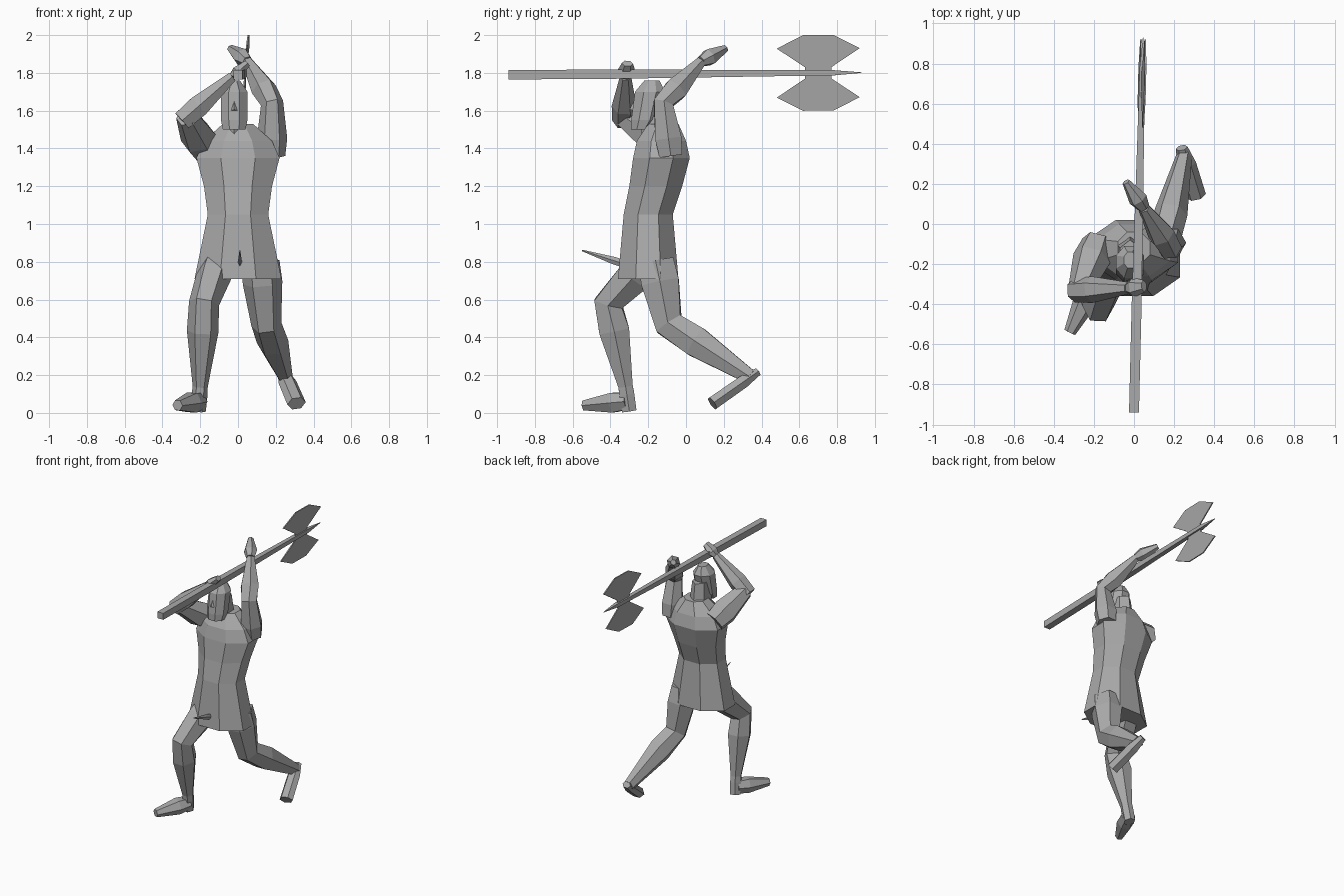
import bpy, bmesh, math
from mathutils import Vector

cube = bpy.data.objects.get("Cube")
if cube:
    bpy.data.objects.remove(cube, do_unlink=True)

# One plain colour for the whole figure
shade = 0.4
colour = (shade, shade, shade, 1)
grey = bpy.data.materials.new("plain_grey")
grey.use_nodes = True
grey.diffuse_color = colour
grey.node_tree.nodes["Principled BSDF"].inputs["Base Color"].default_value = colour

ACROSS = Vector((1, 0, 0))
FORWARD = Vector((0, 1, 0))


def skin(name, rings):
    """Bridge equal rings of points and close both ends."""
    bm = bmesh.new()
    loops = [[bm.verts.new(point) for point in ring] for ring in rings]
    for lower, upper in zip(loops, loops[1:]):
        for i in range(len(lower)):
            bm.faces.new((lower[i - 1], lower[i], upper[i], upper[i - 1]))
    bm.faces.new(loops[0])
    bm.faces.new(loops[-1])
    bmesh.ops.recalc_face_normals(bm, faces=bm.faces)
    mesh = bpy.data.meshes.new(name)
    bm.to_mesh(mesh)
    bm.free()
    mesh.materials.append(grey)
    bpy.context.collection.objects.link(bpy.data.objects.new(name, mesh))


def oval(centre, side, up, sides, turn=0):
    """Ring of points round a centre, spanned by two half axes."""
    angles = [math.tau * (i + turn) / sides for i in range(sides)]
    return [centre + side * math.cos(a) + up * math.sin(a) for a in angles]


def stack(name, middle, levels, sides=8):
    """Level rings from (height, half width, centre y, half depth)."""
    corner = 1 / math.cos(math.pi / sides)
    skin(name, [oval(Vector((middle, y, z)), ACROSS * width * corner,
                     FORWARD * depth * corner, sides, turn=0.5)
                for z, width, y, depth in levels])


def limb(name, joints, radii, bulge=1, flat=1, axis=ACROSS, sides=6, turn=0):
    """Tube bent through its joints, with a muscle a third along each bone."""
    shape = []
    for i in range(len(joints) - 1):
        a, b = joints[i], joints[i + 1]
        shape += [(a, radii[i]), (a.lerp(b, 1 / 3), radii[i] * bulge)]
    shape.append((joints[-1], radii[-1]))
    rings = []
    for i, (point, r) in enumerate(shape):
        before = (point - shape[i - 1][0]).normalized() if i else Vector()
        after = (shape[i + 1][0] - point).normalized() if i + 1 < len(shape) else Vector()
        along = (before + after).normalized()
        side = (axis - along * axis.dot(along)).normalized()
        rings.append(oval(point, side * r, along.cross(side) * r * flat, sides, turn))
    skin(name, rings)


# Tunic, chest and neck
stack("tunic", 0, [
    (0.71, 0.23, -0.2, 0.16),
    (1.05, 0.16, -0.2, 0.13),
    (1.2, 0.18, -0.16, 0.14),
    (1.35, 0.22, -0.13, 0.15),
    (1.44, 0.18, -0.13, 0.13),
    (1.53, 0.08, -0.12, 0.08)])
stack("neck", -0.02, [(1.4, 0.07, -0.14, 0.08), (1.65, 0.05, -0.16, 0.07)], sides=6)

# Head with a heavy jaw, and a nose
stack("head", -0.02, [
    (1.5, 0.06, -0.24, 0.05),
    (1.55, 0.07, -0.22, 0.07),
    (1.7, 0.07, -0.19, 0.08),
    (1.76, 0.03, -0.18, 0.04)])
limb("nose", [Vector((-0.02, -0.25, 1.69)), Vector((-0.02, -0.28, 1.6))],
     [0.01, 0.02], sides=4)

# Right leg, stepping forward
hip = Vector((-0.1, -0.2, 0.8))
knee = Vector((-0.18, -0.41, 0.58))
ankle = Vector((-0.2, -0.32, 0.14))
heel = Vector((-0.21, -0.3, 0.01))
toe = Vector((-0.32, -0.54, 0.04))
limb("right_leg", [hip, knee, ankle, heel], [0.09, 0.08, 0.04, 0.04],
     bulge=1.05, flat=1.1)
limb("right_foot", [heel.lerp(ankle, 0.4), toe], [0.05, 0.03], bulge=1.2)

# Left leg, trailing with the heel lifted
hip = Vector((0.12, -0.16, 0.8))
knee = Vector((0.15, -0.09, 0.47))
ankle = Vector((0.25, 0.34, 0.19))
toe = Vector((0.31, 0.14, 0.05))
limb("left_leg", [hip, knee, ankle], [0.1, 0.08, 0.04], bulge=1.05, flat=1.1)
limb("left_foot", [ankle + (ankle - toe) / 5, toe], [0.03, 0.05], bulge=1.6, flat=0.8)

# Right arm, bent across above the face
shoulder = Vector((-0.18, -0.09, 1.4))
elbow = Vector((-0.27, -0.33, 1.57))
wrist = Vector((-0.03, -0.32, 1.78))
tip = Vector((0.05, -0.31, 1.85))
limb("right_upper_arm", [shoulder, elbow], [0.08, 0.06], bulge=1.2)
limb("right_forearm", [elbow + (elbow - wrist) / 9, wrist], [0.06, 0.03],
     bulge=1.1, axis=FORWARD)
limb("right_hand", [wrist, tip], [0.03, 0.03], bulge=1.7, flat=0.7, axis=FORWARD)

# Left arm, raised overhead and back
shoulder = Vector((0.18, -0.08, 1.36))
elbow = Vector((0.18, -0.12, 1.64))
wrist = Vector((0.05, 0.08, 1.86))
tip = Vector((-0.04, 0.21, 1.93))
limb("left_arm", [shoulder, elbow, wrist], [0.07, 0.06, 0.03], bulge=1.15)
limb("left_hand", [wrist, tip], [0.03, 0.02], bulge=1.6)

# Thin spike at the front of the tunic
limb("front_spike", [Vector((0.01, -0.3, 0.78)), Vector((0.01, -0.55, 0.86))],
     [0.01, 0.002], flat=2, sides=4)

# Square axe shaft with a pointed tip
butt = Vector((0, -0.94, 1.79))
socket = Vector((0.04, 0.7, 1.8))
along = (socket - butt).normalized()
limb("axe_shaft", [butt, socket, socket + along * 0.23], [0.035, 0.02, 0.002],
     sides=4, turn=0.5)


def blade(name, direction):
    """Thin plate, symmetric along the shaft, leaning slightly sideways."""
    half = [(0.07, 0), (0.07, 0.03), (0.22, 0.13), (0.08, 0.2)]
    outline = half + [(-y, height) for y, height in reversed(half)]
    lean = Vector((0.08, 0, 1)) * direction
    skin(name, [[socket + ACROSS * offset + along * y + lean * height
                 for y, height in outline] for offset in (-0.004, 0.004)])


blade("upper_blade", 1)
blade("lower_blade", -1)
